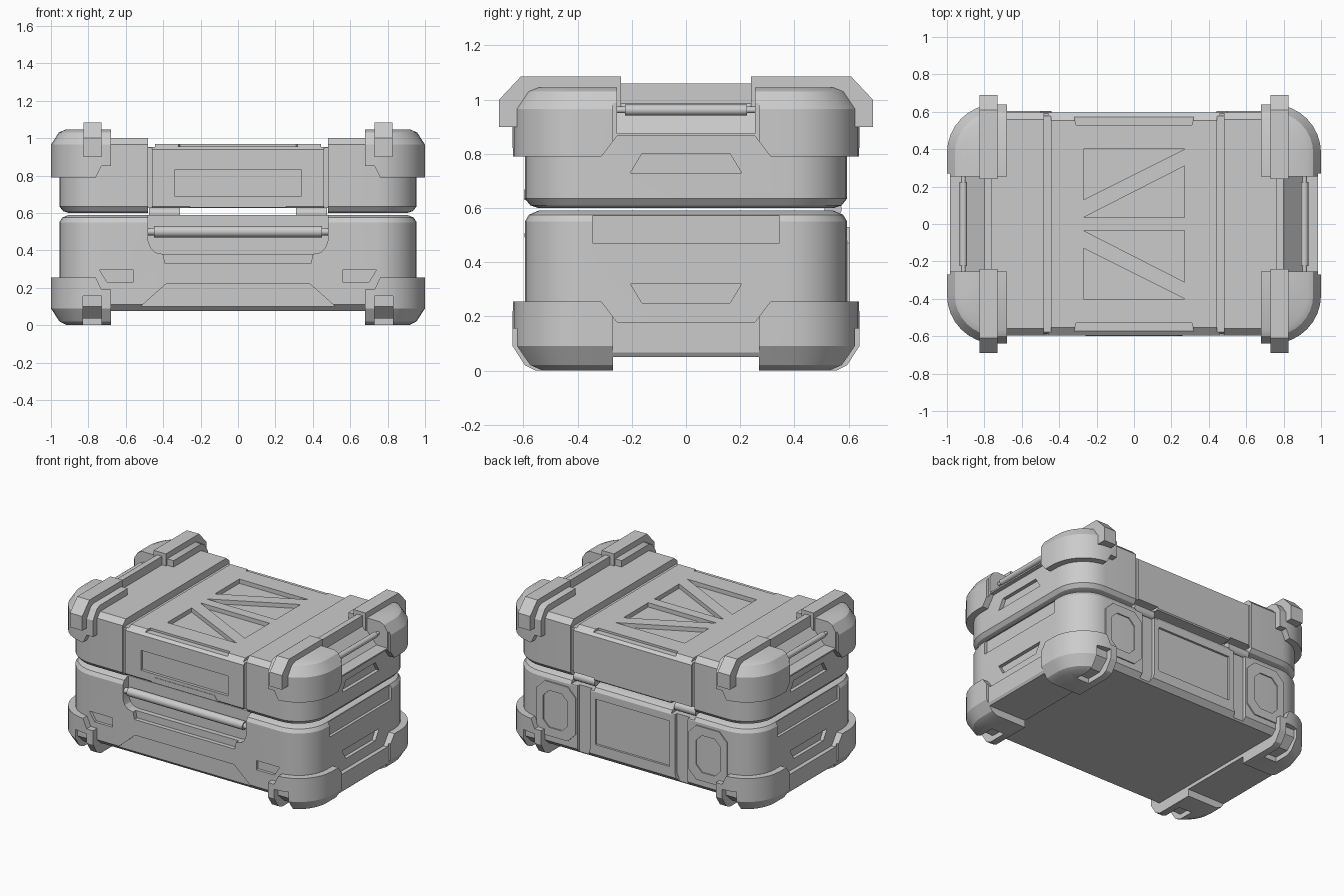
import bpy, bmesh, math

if "Cube" in bpy.data.objects:
    bpy.data.objects.remove(bpy.data.objects["Cube"])


def finish(bm, name, mirror=""):
    # Fix normals, mirror across the named axes and make an object
    bmesh.ops.recalc_face_normals(bm, faces=bm.faces[:])
    for ax in mirror:
        i = "xyz".index(ax)
        dup = bmesh.ops.duplicate(bm, geom=bm.verts[:] + bm.edges[:] + bm.faces[:])["geom"]
        for v in dup:
            if isinstance(v, bmesh.types.BMVert):
                v.co[i] *= -1
        bmesh.ops.reverse_faces(bm, faces=[f for f in dup if isinstance(f, bmesh.types.BMFace)])
    me = bpy.data.meshes.new(name)
    bm.to_mesh(me)
    bm.free()
    ob = bpy.data.objects.new(name, me)
    bpy.context.collection.objects.link(ob)
    return ob


def loft_rings(bm, rings):
    rows = [[bm.verts.new(p) for p in r] for r in rings]
    n = len(rows[0])
    for a, b in zip(rows, rows[1:]):
        for i in range(n):
            bm.faces.new((a[i], a[(i + 1) % n], b[(i + 1) % n], b[i]))
    bm.faces.new(rows[0][::-1])
    bm.faces.new(rows[-1])


def prism(name, pts, axis, lo, hi, mirror=""):
    # Extrude a 2D outline along an axis
    place = {"x": lambda p, t: (t, p[0], p[1]),
             "y": lambda p, t: (p[0], t, p[1]),
             "z": lambda p, t: (p[0], p[1], t)}[axis]
    bm = bmesh.new()
    loft_rings(bm, [[place(p, t) for p in pts] for t in (lo, hi)])
    return finish(bm, name, mirror)


def box(name, x, y, z, mirror=""):
    pts = [(x[0], y[0]), (x[1], y[0]), (x[1], y[1]), (x[0], y[1])]
    return prism(name, pts, "z", z[0], z[1], mirror)


def sym(half):
    # Complete a half outline symmetrically about zero
    return half + [(-a, b) for a, b in reversed(half)]


def octagon(x0, x1, z0, z1, c):
    return [(x0 + c, z0), (x1 - c, z0), (x1, z0 + c), (x1, z1 - c),
            (x1 - c, z1), (x0 + c, z1), (x0, z1 - c), (x0, z0 + c)]


def shell(name, hx, hy, r, levels, seg=8):
    # Rounded rectangle lofted through (z, inset) levels
    rings = []
    for z, ins in levels:
        ring, rr = [], r - ins
        for k, (sx, sy) in enumerate(((1, 1), (-1, 1), (-1, -1), (1, -1))):
            for s in range(seg + 1):
                a = math.pi / 2 * (k + s / seg)
                ring.append((sx * (hx - r) + rr * math.cos(a), sy * (hy - r) + rr * math.sin(a), z))
        rings.append(ring)
    bm = bmesh.new()
    loft_rings(bm, rings)
    return finish(bm, name)


def rod(name, axis, r, lo, hi, centre, mirror="", seg=16):
    ring = [(centre[0] + r * math.cos(k * math.tau / seg), centre[1] + r * math.sin(k * math.tau / seg))
            for k in range(seg)]
    return prism(name, ring, axis, lo, hi, mirror)


def cut(ob, *cutters):
    for c in cutters:
        m = ob.modifiers.new("cut", "BOOLEAN")
        m.operation, m.solver, m.object = "DIFFERENCE", "EXACT", c
        c.hide_render = True
        dg = bpy.context.evaluated_depsgraph_get()
        dg.update()
        me = bpy.data.meshes.new_from_object(ob.evaluated_get(dg))
        ob.modifiers.clear()
        ob.data = me
        bpy.data.objects.remove(c)


def handle_recess():
    # Sloped pocket behind each side handle
    return prism("c", [(.80, 1.2), (.80, .985), (.90, .875), (1.2, .875), (1.2, 1.2)], "y", -.255, .255, "x")


# Lower case
base = shell("case_base", .955, .595, .22, [(.075, .035), (.11, 0), (.55, 0), (.575, .015), (.59, .05)])
cut(base,
    # handle recess and finger scoop
    prism("c", sym([(.48, .7), (.48, .45), (.465, .41), (.44, .388), (.4, .38)]), "y", -.7, -.53),
    prism("c", sym([(.405, .4), (.39, .33)]), "y", -.7, -.565),
    # lower trapezoid and small slots on the front
    prism("c", sym([(.60, .03), (.385, .22)]), "y", -.7, -.585),
    prism("c", [(.56, .295), (.74, .295), (.70, .23), (.56, .23)], "y", -.7, -.575, "x"),
    # side panels
    box("c", (.935, 1.1), (-.345, .345), (.47, .57), "x"),
    prism("c", sym([(.205, .32), (.163, .25)]), "x", .93, 1.1, "x"),
    # channels beside the back panel, the panel inset and the hinge seats
    prism("c", [(.33, .7), (.43, .7), (.43, .06), (.36, .06), (.33, .14)], "y", .57, .7, "x"),
    box("c", (-.29, .29), (.58, .7), (.18, .5)),
    box("c", (.30, .48), (.51, .7), (.555, .7), "x"))

# Octagonal plates on the back
plates = prism("back_octagon_plates", octagon(.44, .74, .15, .53, .06), "y", .56, .603, "x")
cut(plates, prism("c", octagon(.50, .69, .21, .47, .045), "y", .59, .7, "x"))

# Lid
lid = shell("lid", .955, .595, .22, [(.60, .05), (.61, .02), (.635, 0), (.965, 0), (1.0, .035)])
cut(lid,
    # lowered centre with chamfered long edges, raised underside
    box("c", (-.48, .48), (-1, 1), (.97, 1.2)),
    prism("c", [(.54, .98), (.7, .98), (.7, .935), (.6, .935)], "x", -.48, .48, "y"),
    box("c", (-.48, .48), (-1, 1), (.5, .627)),
    box("c", (.30, .48), (.51, .7), (.5, .645), "x"),
    # grooves between centre and ends
    box("c", (.445, .481), (-1, 1), (.952, 1.2), "x"),
    box("c", (.46, .481), (.58, 1), (.5, 1.2), "xy"),
    # edge notches, front panel and triangular top recesses
    prism("c", sym([(.35, .7), (.31, .53)]), "z", .955, 1.1, "y"),
    box("c", (-.34, .34), (-.7, -.575), (.69, .83)),
    prism("c", [(-.27, .4), (.27, .4), (-.27, .13)], "z", .94, 1.1, "y"),
    prism("c", [(.27, .31), (.27, .035), (-.27, .035)], "z", .94, 1.1, "y"),
    # side recesses
    prism("c", sym([(.205, .73), (.163, .8)]), "x", .93, 1.1, "x"),
    handle_recess())
prism("latch_tab", sym([(.26, .63), (.235, .668)]), "y", -.598, -.56)

# Lid corner guards
top_guard = shell("lid_corner_guards", 1.0, .64, .26, [(.79, 0), (.965, 0), (1.03, .042), (1.045, .075)])
cut(top_guard,
    prism("c", sym([(.77, .7), (.76, .79), (.73, .85), (.68, .85), (.68, 1.2)]), "y", -1, 1),
    prism("c", sym([(.32, .7), (.312, .79), (.255, .865)]), "x", -1.1, 1.1),
    box("c", (.985, 1.2), (-.27, .27), (.7, 1.2), "x"),
    handle_recess(),
    box("c", (.6, .81), (-.255, .255), (1.0, 1.2), "x"))

# Base corner guards with feet
low_guard = shell("base_corner_guards", 1.0, .64, .26, [(0, .085), (.02, .045), (.09, 0), (.255, 0)])
cut(low_guard,
    prism("c", sym([(.77, .4), (.76, .255), (.73, .19), (.68, .19), (.68, -.1)]), "y", -1, 1),
    prism("c", sym([(.32, .4), (.312, .255), (.255, .18)]), "x", -1.1, 1.1),
    box("c", (.6, 1.2), (-.27, .27), (-.1, .05), "x"),
    box("c", (.985, 1.2), (-.27, .27), (-.1, .4), "x"),
    # stacking notches that receive the straps
    prism("c", [(.42, -.05), (.42, .035), (.53, .035), (.6, .10), (.6, .155), (.7, .155), (.7, -.05)],
          "x", .73, .83, "xy"))

# Stacking straps over the lid and the bars joining them
prism("lid_straps", [(.24, .96), (.24, 1.085), (.61, 1.085), (.69, 1.0), (.69, .9), (.58, .9)],
      "x", .73, .825, "xy")
box("strap_bars", (.76, .80), (-.25, .25), (.96, 1.06), "x")

# Handles and hinges
rod("front_handle", "x", .03, -.45, .45, (-.567, .5))
rod("front_handle_ends", "x", .02, .445, .485, (-.567, .5), "x")
rod("side_handles", "y", .02, -.225, .225, (.912, .962), "x")
rod("side_handle_ends", "y", .012, .22, .26, (.912, .962), "xy")
rod("back_hinges", "x", .032, .31, .475, (.543, .597), "x")

# Smooth the rounded corners, keep hard edges sharp
bpy.ops.object.select_all(action="DESELECT")
for ob in bpy.context.scene.objects:
    ob.select_set(True)
    bpy.context.view_layer.objects.active = ob
bpy.ops.object.shade_smooth_by_angle(angle=math.radians(28))
